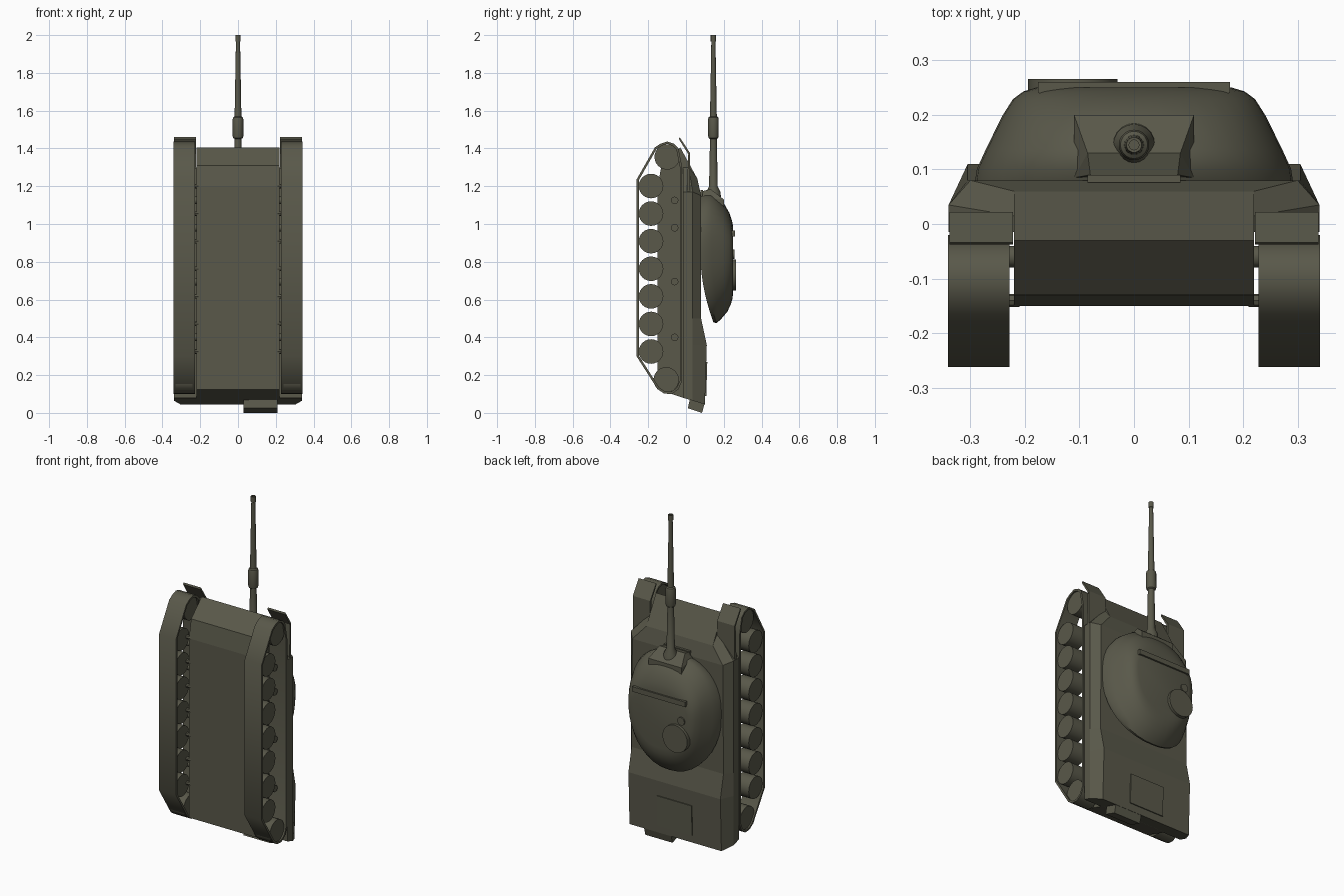
import bpy, bmesh, math
from mathutils import Vector

if "Cube" in bpy.data.objects:
    bpy.data.objects.remove(bpy.data.objects["Cube"])

# The tank stands on its tail: x = sideways, y = its roof direction, z = its nose direction
olive = bpy.data.materials.new("olive_green")
olive.diffuse_color = (0.1, 0.098, 0.068, 1)
olive.use_nodes = True
olive.node_tree.nodes["Principled BSDF"].inputs["Base Color"].default_value = olive.diffuse_color


def finish(name, bm, mirror=False, smooth=None):
    bmesh.ops.recalc_face_normals(bm, faces=bm.faces)
    me = bpy.data.meshes.new(name)
    bm.to_mesh(me)
    bm.free()
    ob = bpy.data.objects.new(name, me)
    bpy.context.collection.objects.link(ob)
    me.materials.append(olive)
    if mirror:
        ob.modifiers.new("mirror", 'MIRROR').use_mirror_merge = False
    if smooth:
        bpy.ops.object.select_all(action='DESELECT')
        ob.select_set(True)
        bpy.context.view_layer.objects.active = ob
        bpy.ops.object.shade_smooth_by_angle(angle=math.radians(smooth))
    return ob


def loft(name, rings, closed=False, **kw):
    """Skin a list of equal-length point rings; cap the ends unless closed."""
    bm = bmesh.new()
    vs = [[bm.verts.new(p) for p in r] for r in rings]
    n = len(vs[0])
    pairs = list(zip(vs, vs[1:])) + ([(vs[-1], vs[0])] if closed else [])
    for a, b in pairs:
        for i in range(n):
            j = (i + 1) % n
            bm.faces.new((a[i], a[j], b[j], b[i]))
    if not closed:
        bm.faces.new(vs[0])
        bm.faces.new(vs[-1])
    return finish(name, bm, **kw)


def extrude_x(name, profile, x0, x1, **kw):
    return loft(name, [[(x, y, z) for y, z in profile] for x in (x0, x1)], **kw)


def turned(name, centre, axis, steps, n=24, **kw):
    """Round part: steps are (distance along axis, radius)."""
    rings = []
    for d, r in steps:
        ring = []
        for i in range(n):
            a = math.tau * i / n
            u, v = r * math.cos(a), r * math.sin(a)
            off = {'x': (d, u, v), 'y': (u, d, v), 'z': (u, v, d)}[axis]
            ring.append(Vector(centre) + Vector(off))
        rings.append(ring)
    return loft(name, rings, smooth=35, **kw)


def block(name, points, **kw):
    bm = bmesh.new()
    for p in points:
        bm.verts.new(p)
    bmesh.ops.convex_hull(bm, input=bm.verts)
    bmesh.ops.dissolve_limit(bm, angle_limit=0.01, verts=bm.verts, edges=bm.edges)
    return finish(name, bm, **kw)


# Lower hull
extrude_x("lower_hull", [(-0.15, 0.125), (-0.15, 1.2), (-0.13, 1.31), (-0.03, 1.405),
                         (0.06, 1.24), (0.06, 0.09), (0, 0.075)], -0.22, 0.22)

# Upper hull: three points per side (lower edge, shoulder, deck edge) at each station
stations = [
    [(0.34, -0.015, 0.08), (0.34, 0.035, 0.065), (0.305, 0.1, 0.045)],
    [(0.34, -0.015, 0.36), (0.34, 0.035, 0.36), (0.305, 0.11, 0.36)],
    [(0.34, -0.015, 0.5), (0.34, 0.035, 0.5), (0.305, 0.08, 0.5)],
    [(0.34, -0.015, 1.17), (0.34, 0.035, 1.17), (0.3, 0.08, 1.15)],
    [(0.22, -0.015, 1.3), (0.22, 0.015, 1.3), (0.22, 0.06, 1.24)],
]
loft("upper_hull", [s + [(-x, y, z) for x, y, z in reversed(s)] for s in stations])

# Front fenders
extrude_x("front_fender", [(0.005, 1.17), (0.012, 1.37), (-0.038, 1.45), (-0.034, 1.46),
                           (0.022, 1.375), (0.022, 1.17)], 0.222, 0.338, mirror=True)

# Engine deck panel and rear box
block("engine_panel", [(x, y + (z - 0.045) * 0.03, z) for x in (-0.115, 0.115)
                       for z in (0.09, 0.27) for y in (0.09, 0.106)])
extrude_x("rear_box", [(0.01, 0.025), (0.085, 0.0), (0.1, 0.055), (0.022, 0.08)], 0.03, 0.21)

# Track band: outline with an inward offset
path = [Vector(p) for p in [(-0.262, 0.3), (-0.262, 1.235), (-0.165, 1.405), (-0.135, 1.425),
                            (-0.1, 1.437), (-0.065, 1.425), (-0.04, 1.4), (-0.02, 1.3),
                            (-0.02, 0.17), (-0.04, 0.125), (-0.075, 0.1), (-0.115, 0.102),
                            (-0.15, 0.125)]]
sections = []
for i, p in enumerate(path):
    d1 = (p - path[i - 1]).normalized()
    d2 = (path[(i + 1) % len(path)] - p).normalized()
    t = (d1 + d2).normalized()
    q = p + Vector((t.y, -t.x)) * 0.012 / max(t.dot(d1), 0.5)
    sections.append([(0.228, p.x, p.y), (0.341, p.x, p.y), (0.341, q.x, q.y), (0.228, q.x, q.y)])
loft("track", sections, closed=True, mirror=True, smooth=40)

# Wheels and return rollers
for i in range(7):
    turned("road_wheel", (0, -0.185, 0.325 + 0.146 * i), 'x', [(0.24, 0.065), (0.332, 0.065)],
           mirror=True)
turned("drive_wheel", (0, -0.105, 0.175), 'x', [(0.24, 0.067), (0.332, 0.067)], mirror=True)
turned("idler_wheel", (0, -0.1, 1.355), 'x', [(0.24, 0.067), (0.332, 0.067)], mirror=True)
for z in (0.4, 0.695, 0.98, 1.125):
    turned("return_roller", (0, -0.06, z), 'x', [(0.21, 0.02), (0.29, 0.02)], n=12, mirror=True)
for i in range(7):
    turned("wheel_axle", (0, -0.14, 0.325 + 0.146 * i), 'x', [(0.21, 0.012), (0.25, 0.012)],
           n=8, mirror=True)

# Cast turret: (height, half width, front, rear); lower edge rises toward the rear
levels = [(0, 0.292, 1.15, 0.48), (0.15, 0.288, 1.165, 0.475), (0.35, 0.272, 1.165, 0.492),
          (0.7, 0.242, 1.115, 0.535), (0.88, 0.222, 1.06, 0.575), (0.96, 0.203, 1.02, 0.605),
          (1, 0.18, 0.985, 0.64)]
rings = []
for t, w, zf, zr in levels:
    ring = []
    for i in range(40):
        a = math.tau * i / 40
        c, s = math.cos(a), math.sin(a)
        cx = math.copysign(abs(c) ** 0.88, c)
        sz = math.copysign(abs(s) ** 0.88, s)
        z = 0.86 + sz * ((zf - 0.86) if sz > 0 else (0.86 - zr))
        base = 0.075 + 0.07 * max(0, -sz) ** 2
        ring.append((w * cx, base + (0.25 - base) * t, z))
    rings.append(ring)
loft("turret", rings, smooth=35)

# Gun shield with lower lip
block("gun_shield", [(s * x, y, z) for s in (1, -1) for x, y, z in
                     [(0.11, 0.2, 1.04), (0.11, 0.085, 1.04), (0.11, 0.2, 1.13), (0.11, 0.085, 1.14),
                      (0.085, 0.13, 1.185), (0.08, 0.09, 1.175)]])
block("shield_lip", [(x, y, z) for x in (-0.085, 0.085) for y in (0.076, 0.09) for z in (1.1, 1.18)])

# Gun barrel with fume extractor and muzzle ring
turned("gun_barrel", (0, 0.145, 0), 'z',
       [(1.1, 0.042), (1.17, 0.038), (1.2, 0.023), (1.45, 0.018), (1.455, 0.025), (1.465, 0.028),
        (1.555, 0.028), (1.565, 0.025), (1.57, 0.018), (1.965, 0.011), (1.967, 0.014), (2.0, 0.014),
        (2.0, 0.009), (1.96, 0.009)], n=20)

# Roof rail, hatch and sight
block("roof_rail", [(s * x, y, z) for s in (1, -1) for z in (0.935, 0.965)
                    for x, y in [(0.176, 0.26), (0.176, 0.242), (0.162, 0.232), (0.15, 0.232)]])
turned("hatch", (-0.112, 0, 0.73), 'y', [(0.22, 0.082), (0.266, 0.082)], n=28)
turned("roof_sight", (-0.145, 0, 0.84), 'y', [(0.22, 0.024), (0.257, 0.024)], n=16)
